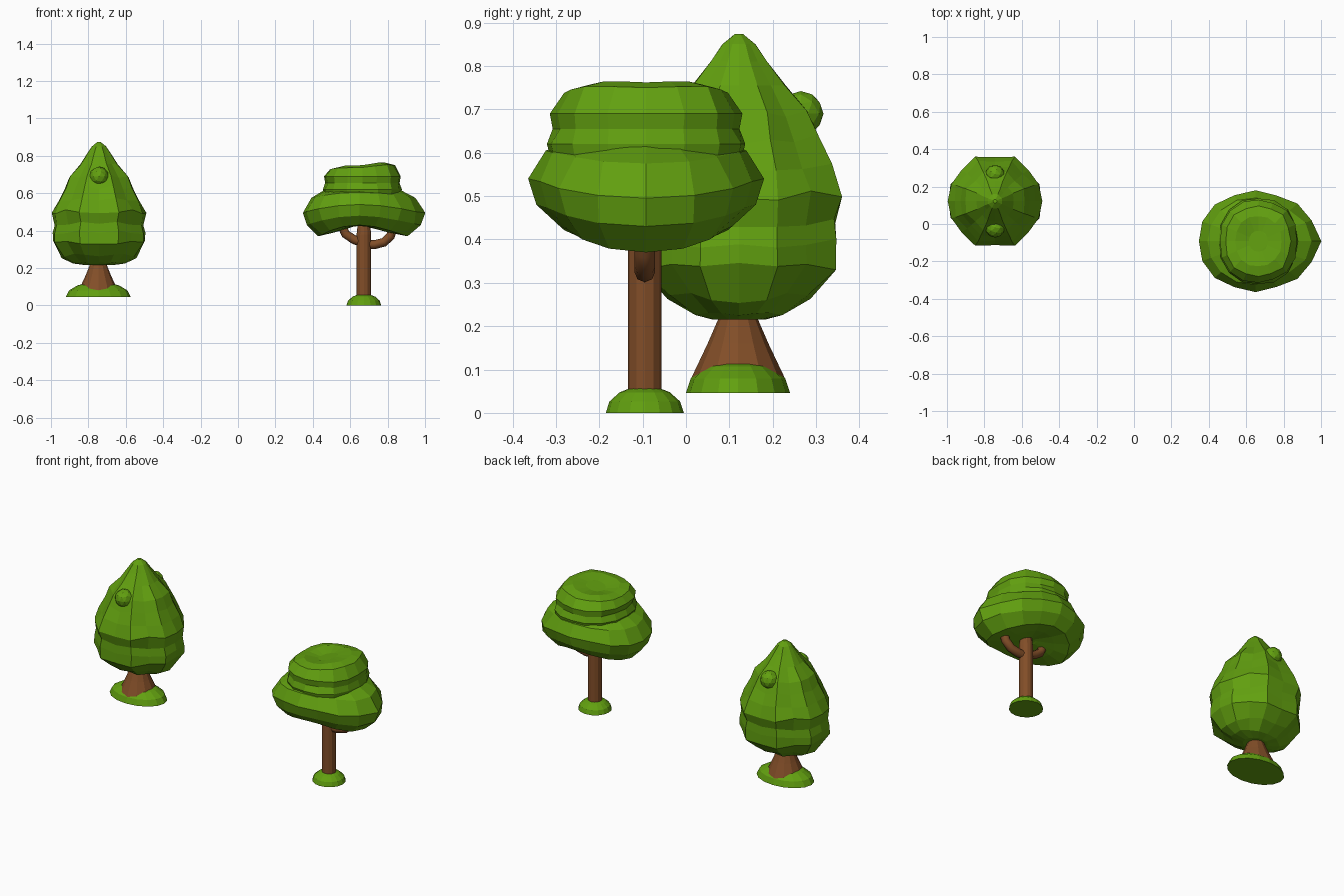
import bpy, bmesh, math, random

if "Cube" in bpy.data.objects:
    bpy.data.objects.remove(bpy.data.objects["Cube"])


def material(name, rgb):
    m = bpy.data.materials.new(name)
    m.diffuse_color = (*rgb, 1)
    m.use_nodes = True
    m.node_tree.nodes["Principled BSDF"].inputs["Base Color"].default_value = m.diffuse_color
    return m


GREEN = material("leaf green", (0.122, 0.352, 0.005))
BROWN = material("bark brown", (0.223, 0.076, 0.021))


def loft(name, centre, rings, sides, mat, shape=None):
    """Skin stacked rings (rx, ry, z); shape(ring, side, angle) gives radius factor and z shift."""
    bm = bmesh.new()
    rows = []
    for j, (rx, ry, z) in enumerate(rings):
        row = []
        for i in range(sides):
            a = 2 * math.pi * i / sides
            k, dz = shape(j, i, a) if shape else (1, 0)
            row.append(bm.verts.new((centre[0] + rx * k * math.cos(a),
                                     centre[1] + ry * k * math.sin(a), z + dz)))
        rows.append(row)
    for low, high in zip(rows, rows[1:]):
        for i in range(sides):
            n = (i + 1) % sides
            bm.faces.new((low[i], low[n], high[n], high[i]))
    bm.faces.new(rows[0][::-1])
    bm.faces.new(rows[-1])
    bmesh.ops.triangulate(bm, faces=[f for f in bm.faces if len(f.verts) > 4])
    me = bpy.data.meshes.new(name)
    bm.to_mesh(me)
    bm.free()
    me.materials.append(mat)
    ob = bpy.data.objects.new(name, me)
    bpy.context.collection.objects.link(ob)
    return ob


def mound(name, centre, rx, ry, z, h):
    rings = []
    for d in (0, 25, 50, 70, 86):
        c, s = math.cos(math.radians(d)), math.sin(math.radians(d))
        rings.append((rx * c, ry * c, z + h * s))
    loft(name, centre, rings, 16, GREEN)


def branch(name, points):
    cu = bpy.data.curves.new(name, 'CURVE')
    cu.dimensions = '3D'
    cu.bevel_depth = 0.024
    cu.bevel_resolution = 2
    sp = cu.splines.new('POLY')
    sp.points.add(len(points) - 1)
    for p, (x, z) in zip(sp.points, points):
        p.co = (x, B[1], z, 1)
    cu.materials.append(BROWN)
    bpy.context.collection.objects.link(bpy.data.objects.new(name, cu))


A = (-0.743, 0.122)   # pointed tree
B = (0.673, -0.095)   # spreading tree
random.seed(4)

# Pointed tree: grass mound and flared trunk
mound("pointed_tree_grass", (-0.747, 0.12), 0.173, 0.12, 0.046, 0.08)
loft("pointed_tree_trunk", (-0.747, 0.12),
     [(0.105, 0.108, 0.08), (0.068, 0.07, 0.16), (0.044, 0.044, 0.22), (0.04, 0.04, 0.27)], 12, BROWN)

# Pointed tree: lumpy crown, mirrored front-back and left-right
wobble = [[random.uniform(-0.035, 0.035) for _ in range(5)] for _ in range(14)]
lift = [[random.uniform(-0.012, 0.012) for _ in range(5)] for _ in range(14)]
outline = [1, 1.03, 0.97, 1.07, 1]


def lumps(j, i, a):
    k = min(i, 16 - i)
    k = min(k, 8 - k)
    if j in (0, 13):
        return 1, 0
    return outline[k] + wobble[j][k] * (k not in (0, 4)), lift[j][k] * (j < 10)


loft("pointed_tree_crown", A,
     [(0.07, 0.06, 0.215), (0.14, 0.10, 0.22), (0.20, 0.165, 0.265), (0.245, 0.222, 0.335),
      (0.248, 0.222, 0.39), (0.237, 0.222, 0.44), (0.253, 0.235, 0.50), (0.215, 0.212, 0.57),
      (0.185, 0.185, 0.63), (0.158, 0.163, 0.685), (0.10, 0.108, 0.755), (0.065, 0.065, 0.81),
      (0.038, 0.038, 0.85), (0.01, 0.01, 0.873)], 16, GREEN, lumps)

# Pointed tree: round leaf bumps on front and back
for name, s in (("front_leaf_bump", -1), ("back_leaf_bump", 1)):
    bpy.ops.mesh.primitive_ico_sphere_add(subdivisions=2, radius=0.052,
                                          location=(A[0], A[1] + s * 0.143, 0.69))
    bpy.context.object.name = name
    bpy.context.object.data.materials.append(GREEN)

# Spreading tree: grass mound, trunk and two branches
mound("spreading_tree_grass", B, 0.093, 0.09, 0, 0.062)
loft("spreading_tree_trunk", B, [(0.039, 0.039, 0.03), (0.039, 0.039, 0.38), (0.03, 0.03, 0.46)],
     12, BROWN)
branch("right_branch", [(0.67, 0.325), (0.73, 0.325), (0.78, 0.338), (0.815, 0.37), (0.835, 0.44)])
branch("left_branch", [(0.67, 0.335), (0.62, 0.352), (0.575, 0.382), (0.55, 0.44)])

# Spreading tree: lower crown, drooping at its left and right ends, with a lobe on the right
jit = [[random.uniform(-0.03, 0.03) for _ in range(9)] for _ in range(8)]


def droop(j, i, a):
    c = math.cos(a)
    k = min(i, 16 - i)
    lobe = 0.16 * max(0, c) ** 6
    bump = jit[j][k] * (k not in (0, 4, 8))
    fall = (0.01, 0.035, 0.06, 0.05, 0.045, 0.03, 0.0)[j]
    return 1 + lobe + bump, -fall * c * c


def scaled(rx, ry, table):
    return [(rx * s, ry * s, z) for s, z in table]


loft("spreading_tree_lower_crown", (0.65, -0.092),
     scaled(0.303, 0.272, [(0.12, 0.43), (0.45, 0.425), (0.73, 0.43), (0.93, 0.48),
                           (1.0, 0.54), (0.85, 0.605), (0.5, 0.64)]), 16, GREEN, droop)


# Spreading tree: upper crown with corner lobes, higher towards the right
def lobes(j, i, a):
    k = min(i, 16 - i)
    bump = 0.04 * (1 - math.cos(4 * a)) / 2 + jit[j][k] * (k not in (0, 4, 8))
    peak = 0.012 * math.cos(a) if j > 3 else 0
    return 1 + bump, peak + (0.006 * (1 - math.cos(4 * a)) / 2 if j in (4, 5) else 0)


loft("spreading_tree_upper_crown", (0.665, -0.092),
     scaled(0.205, 0.222, [(0.95, 0.55), (1.03, 0.62), (0.97, 0.655), (1.0, 0.69),
                           (0.85, 0.738), (0.6, 0.75), (0.25, 0.742)]), 16, GREEN, lobes)
